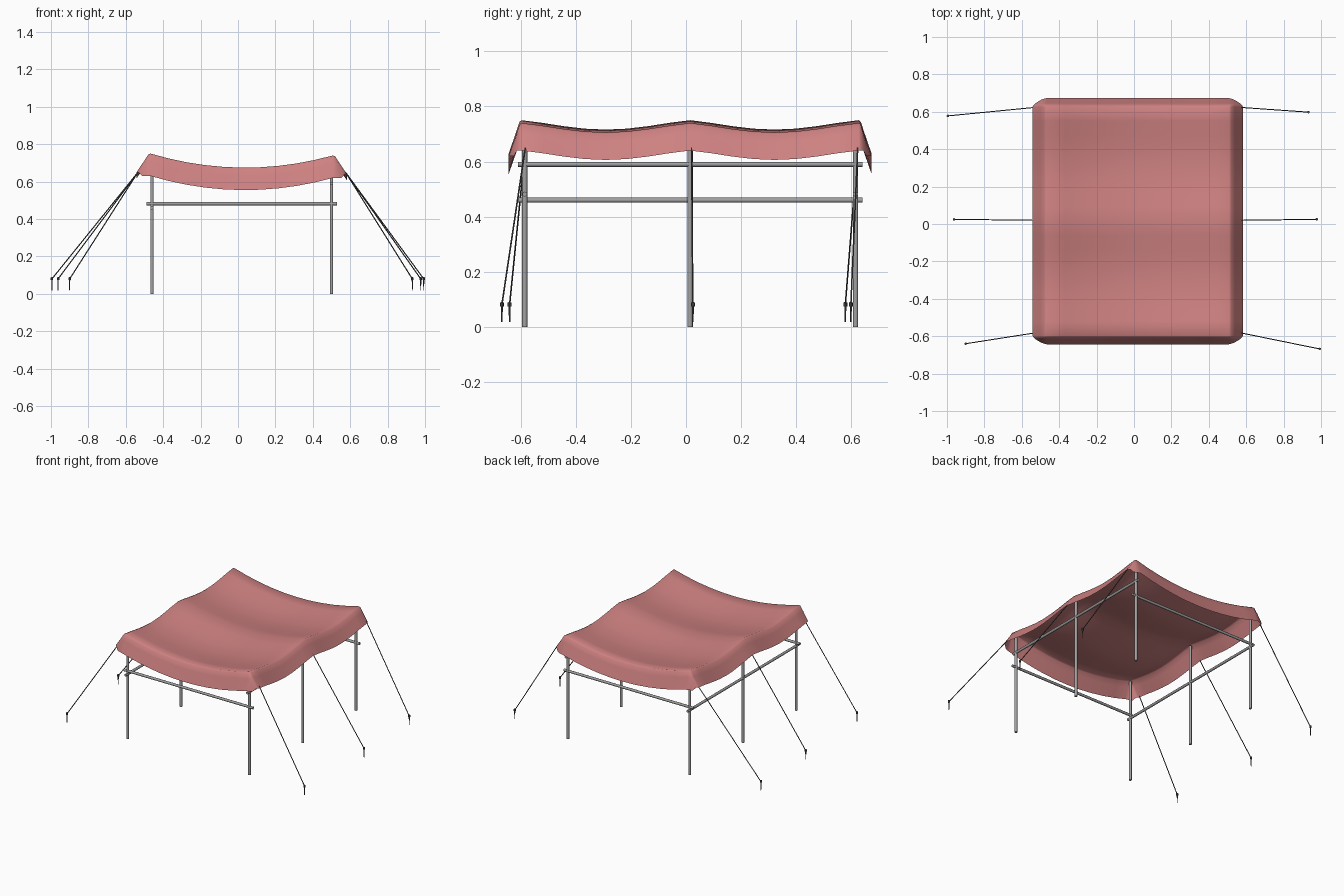
import bpy, math
from mathutils import Vector

cube = bpy.data.objects.get("Cube")
if cube:
    bpy.data.objects.remove(cube, do_unlink=True)


def material(name, rgb):
    m = bpy.data.materials.new(name)
    m.use_nodes = True
    m.diffuse_color = (*rgb, 1)
    bsdf = m.node_tree.nodes["Principled BSDF"]
    bsdf.inputs["Base Color"].default_value = (*rgb, 1)
    bsdf.inputs["Roughness"].default_value = 0.8
    return m


CLOTH = material("faded red cloth", (0.62, 0.22, 0.22))
METAL = material("grey metal", (0.36, 0.36, 0.36))
ROPE = material("dark rope", (0.08, 0.08, 0.08))


def finish(obj, name, mat, angle=40):
    obj.name = name
    obj.data.name = name
    obj.data.materials.append(mat)
    bpy.ops.object.select_all(action='DESELECT')
    obj.select_set(True)
    bpy.context.view_layer.objects.active = obj
    bpy.ops.object.shade_smooth_by_angle(angle=math.radians(angle))
    return obj


def rod(name, a, b, radius, mat, sides=10, tip=None):
    """Round bar from a to b, tapering to tip if given."""
    a, b = Vector(a), Vector(b)
    d = b - a
    bpy.ops.mesh.primitive_cone_add(
        vertices=sides, radius1=radius, radius2=radius if tip is None else tip,
        depth=d.length, location=(a + b) / 2,
        rotation=d.to_track_quat('Z', 'Y').to_euler())
    return finish(bpy.context.object, name, mat)


# Frame layout
CX, CY = 0.02, 0.015
POST_X, POST_Y = 0.48, 0.6
SIDES = (("right", -1), ("left", 1))
ENDS = (("front", -1), ("middle", 0), ("back", 1))

# Posts
for side, sx in SIDES:
    for end, sy in ENDS:
        x, y = CX + sx * POST_X, CY + sy * POST_Y
        rod(f"{end}_{side}_post", (x, y, 0), (x, y, 0.73), 0.0095, METAL)

# Long rails sit at different heights on the two sides
for (side, sx), z in zip(SIDES, (0.46, 0.59)):
    x = CX + sx * POST_X
    rod(f"{side}_rail", (x, CY - 0.625, z), (x, CY + 0.625, z), 0.009, METAL)

# Short crossbars
for end, sy in (ENDS[0], ENDS[2]):
    y = CY + sy * POST_Y
    rod(f"{end}_crossbar", (CX - 0.51, y, 0.482), (CX + 0.51, y, 0.482), 0.009, METAL)

# Canopy: sagging sheet with a rounded hem that hangs down all round
HX, HY = 0.488, 0.612
NX, NY = 10, 16
HEM = ((0.16, 0.05), (0.42, 0.36), (1.0, 1.0))   # outward share, drop share


def stations(n):
    """Positions along one direction: (place, outward share, drop share)."""
    core = [(-1 + 2 * i / n, 0, 0) for i in range(n + 1)]
    low = [(-1, o, d) for o, d in reversed(HEM)]
    return low + core + [(1, o, d) for o, d in HEM]


def canopy_point(su, sv):
    (u, ou, du), (v, ov, dv) = su, sv
    bay = abs(math.sin(math.pi * v)) ** 1.3
    z = 0.745 - 0.005 * u - 0.07 * (1 - u * u) - 0.034 * bay
    z -= max(0.1 * du, 0.12 * dv)
    trim = 1 - 0.4 * min(ou, ov)        # draws the corners in
    x = CX + u * (HX + 0.075 * ou * trim)
    y = CY + v * (HY + 0.046 * ov * trim)
    return x, y, z


us, vs = stations(NX), stations(NY)
verts = [canopy_point(u, v) for v in vs for u in us]
w = len(us)
faces = [(j * w + i, j * w + i + 1, (j + 1) * w + i + 1, (j + 1) * w + i)
         for j in range(len(vs) - 1) for i in range(w - 1)]
mesh = bpy.data.meshes.new("canopy")
mesh.from_pydata(verts, [], faces)
canopy = bpy.data.objects.new("canopy", mesh)
bpy.context.collection.objects.link(canopy)
finish(canopy, "canopy", CLOTH, 80)

# Guy ropes and ground stakes
STAKES = {
    ("right", "front"): (-0.90, -0.64), ("right", "middle"): (-0.962, 0.025),
    ("right", "back"): (-0.995, 0.578), ("left", "front"): (0.993, -0.668),
    ("left", "middle"): (0.977, 0.025), ("left", "back"): (0.932, 0.598),
}
for side, sx in SIDES:
    for end, sy in ENDS:
        x, y = STAKES[side, end]
        hem = (CX + sx * 0.555, CY + sy * 0.603 + 0.005, 0.65)
        rod(f"{end}_{side}_rope", hem, (x, y, 0.08), 0.003, ROPE, 6)
        rod(f"{end}_{side}_stake", (x, y, 0.018), (x, y, 0.09), 0.0025, ROPE, 6, 0.004)
        rod(f"{end}_{side}_stake_collar", (x, y, 0.074), (x, y, 0.088), 0.007, ROPE, 8)
